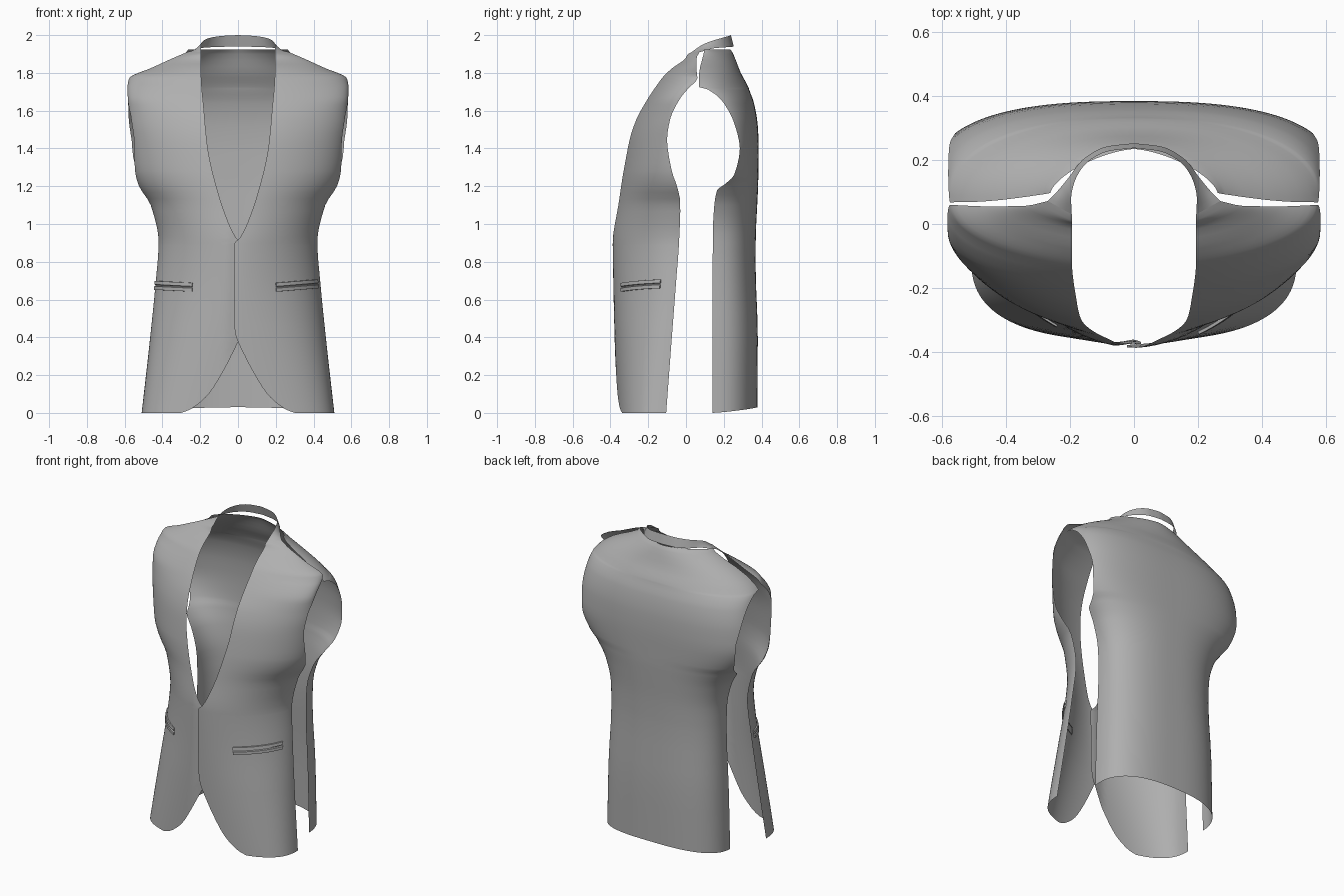
import bpy
from math import asin, sin, pi
from mathutils import Vector

cube = bpy.data.objects.get("Cube")
if cube:
    bpy.data.objects.remove(cube, do_unlink=True)

# Cloth colour
cloth = bpy.data.materials.new("grey_cloth")
cloth.use_nodes = True
cloth_colour = (0.43, 0.43, 0.43, 1)
cloth.diffuse_color = cloth_colour
shader = next(n for n in cloth.node_tree.nodes if n.type == "BSDF_PRINCIPLED")
shader.inputs["Base Color"].default_value = cloth_colour
shader.inputs["Roughness"].default_value = 0.8


def slope(rows, i, column):
    """Tangent at a knot; flat at peaks so the curve never overshoots."""
    if i == 0 or i == len(rows) - 1:
        j = max(i, 1)
        return (rows[j][column] - rows[j - 1][column]) / (rows[j][0] - rows[j - 1][0])
    before = slope(rows[i - 1:i + 1], 0, column)
    after = slope(rows[i:i + 2], 0, column)
    if before * after <= 0:
        return 0
    return 2 * before * after / (before + after)


def smooth_value(rows, key, column):
    """Smooth curve through one column of a profile, keyed by its first column."""
    i = 0
    while i < len(rows) - 2 and key > rows[i + 1][0]:
        i += 1
    start, end = rows[i], rows[i + 1]
    span = end[0] - start[0]
    t = min(max((key - start[0]) / span, 0), 1)
    ease = t * t * (3 - 2 * t)
    value = start[column] + (end[column] - start[column]) * ease
    value += span * slope(rows, i, column) * t * (1 - t) ** 2
    return value - span * slope(rows, i + 1, column) * t * t * (1 - t)


def levels(*profiles, steps=3):
    """Heights of all profile knots, each gap divided evenly."""
    knots = sorted({row[0] for rows in profiles for row in rows})
    result = [knots[0]]
    for low, high in zip(knots, knots[1:]):
        result += [low + (high - low) * (k + 1) / steps for k in range(steps)]
    return result


def section_point(rows, z, angle):
    """Point on the rounded body section at height z; angle 0 is the centre."""
    depth, side_x, side_y, power = (smooth_value(rows, z, c) for c in (1, 2, 3, 4))
    s = sin(angle)
    bulge = max(0, 1 - abs(s) ** power) ** (1 / power)
    return Vector((side_x * s, side_y + (depth - side_y) * bulge, z))


def angle_at(rows, z, x):
    return asin(max(-1, min(1, x / smooth_value(rows, z, 2))))


def armhole_angle(rows, armhole, z):
    """Angle where the section is cut by the armhole or side seam."""
    depth, side_y, power = (smooth_value(rows, z, c) for c in (1, 3, 4))
    cut = max(0, (smooth_value(armhole, z, 1) - side_y) / (depth - side_y))
    return asin((1 - cut ** power) ** (1 / power))


def sheet(name, grid, flip=False):
    """Smooth cloth sheet from a grid of points."""
    width = len(grid[0])
    faces = []
    for r in range(len(grid) - 1):
        for c in range(width - 1):
            a = r * width + c
            face = (a, a + 1, a + width + 1, a + width)
            faces.append(face[::-1] if flip else face)
    mesh = bpy.data.meshes.new(name)
    mesh.from_pydata([p for row in grid for p in row], [], faces)
    mesh.materials.append(cloth)
    obj = bpy.data.objects.new(name, mesh)
    bpy.context.collection.objects.link(obj)
    bpy.ops.object.select_all(action="DESELECT")
    obj.select_set(True)
    bpy.context.view_layer.objects.active = obj
    bpy.ops.object.shade_smooth_by_angle(angle=pi / 4)


# Body profiles: height, centre depth, side x, side y, roundness
front_profile = [
    (0, -.365, .51, -.105, 2.6), (.4, -.378, .465, -.075, 2.1),
    (.7, -.385, .435, -.052, 1.8), (.9, -.388, .42, -.037, 1.75),
    (1.1, -.367, .462, -.03, 1.8), (1.2, -.354, .525, -.03, 1.85),
    (1.28, -.342, .552, -.03, 1.9), (1.45, -.312, .572, -.03, 1.9),
    (1.55, -.278, .582, -.03, 1.9), (1.65, -.22, .583, -.03, 2),
    (1.72, -.175, .585, .015, 2), (1.77, -.14, .577, .06, 2),
    (1.83, -.085, .45, .055, 1.8), (1.88, -.026, .34, .057, 1.5),
    (1.91, -.079, .27, .072, 1)]
back_profile = [
    (0, .378, .42, .14, 2.6), (.4, .38, .41, .14, 2.6),
    (.8, .368, .395, .14, 2.5), (.95, .37, .4, .14, 2.5),
    (1.1, .377, .44, .14, 2.5), (1.21, .382, .513, .14, 2.5),
    (1.26, .383, .56, .14, 2.6), (1.4, .385, .627, .14, 2.6),
    (1.52, .38, .616, .14, 2.6), (1.64, .36, .597, .12, 2.5),
    (1.71, .335, .584, .085, 2.3), (1.725, .33, .577, .068, 2.2),
    (1.8, .29, .48, .07, 2.1), (1.9, .25, .285, .093, 1.8),
    (1.925, .235, .262, .097, 1.5)]

# Armholes: height, y of the cut edge
front_armhole = [(0, -.1), (1, -.03), (1.12, -.031), (1.2, -.048), (1.28, -.075),
                 (1.45, -.1), (1.55, -.085), (1.65, -.04), (1.72, .015), (1.77, .08)]
back_armhole = [(0, .14), (.95, .142), (1.1, .15), (1.18, .165), (1.21, .205),
                (1.26, .255), (1.4, .285), (1.52, .26), (1.64, .2), (1.71, .12),
                (1.725, .068)]

# Front opening: height, x of the cutaway, closure and neckline
opening = [(0, .3), (.015, .26), (.04, .22), (.1, .155), (.2, .09), (.3, .037),
           (.42, -.014), (.5, -.022), (.89, -.022), (.93, .012), (1, .048),
           (1.2, .115), (1.4, .16), (1.6, .18), (1.8, .195), (1.91, .195)]

# Front panels, the left one lapped over the right
for side, name in ((1, "left_front_panel"), (-1, "right_front_panel")):
    grid = []
    for z in levels(front_profile, opening):
        start = angle_at(front_profile, z, smooth_value(opening, z, 1))
        end = armhole_angle(front_profile, front_armhole, z) if z < 1.77 else pi / 2
        row = []
        for k in range(25):
            p = section_point(front_profile, z, start + (end - start) * k / 24)
            if side < 0:
                p.y += .016 * max(0, 1 - abs(p.x) / .06)
            row.append((side * p.x, p.y, p.z))
        grid.append(row)
    sheet(name, grid, flip=side < 0)

# Back panel with a gently raised hem
grid = []
for z in levels(back_profile, back_armhole):
    end = armhole_angle(back_profile, back_armhole, z) if z < 1.725 else pi / 2
    row = [section_point(back_profile, z, end * (k / 24 - 1)) for k in range(49)]
    for k, p in enumerate(row):
        p.z += .03 * sin(pi * k / 48) * max(0, 1 - z / .4)
    grid.append(row)
sheet("back_panel", grid, flip=True)

# Neck band: step, then upper edge and lower edge points
band = [(0, .195, .03, 1.91, .27, .072, 1.91), (1, .197, .08, 1.945, .238, .105, 1.918),
        (2, .187, .13, 1.967, .205, .145, 1.93), (3, .15, .19, 1.985, .16, .202, 1.935),
        (4, .08, .228, 1.996, .085, .243, 1.938), (5, 0, .238, 2, 0, .253, 1.94)]
half = []
for step in levels(band, steps=4):
    upper, lower = (Vector([smooth_value(band, step, c + k) for k in range(3)])
                    for c in (1, 4))
    half.append([upper.lerp(lower, k / 4) for k in range(5)])
mirrored = [[Vector((-p.x, p.y, p.z)) for p in row] for row in reversed(half[:-1])]
sheet("neck_band", half + mirrored)

# Welt pockets: two raised lips with a slit between them
lips = [(-.024, -.003), (-.023, .009), (-.005, .01), (-.002, .002),
        (.002, .002), (.005, .01), (.023, .009), (.024, -.003)]


def welt_pocket(name, side, x_start, x_end, sink, rise):
    grid = []
    for k in range(15):
        t = max(0, min(1, (k - 1) / 12))
        angle = angle_at(front_profile, .675, x_start + (x_end - x_start) * t)
        row = []
        for dz, lift in lips:
            z = .665 + rise * t + dz
            p = section_point(front_profile, z, angle)
            along = section_point(front_profile, z, angle + .01) - p
            normal = Vector((along.y, -along.x, 0)).normalized()
            height = -.003 if k in (0, 14) else lift
            p += normal * (height - sink * (1 - t))
            row.append((side * p.x, p.y, p.z))
        grid.append(row)
    sheet(name, grid, flip=side < 0)


welt_pocket("left_pocket", 1, .2, .418, 0, .018)
welt_pocket("right_pocket", -1, .24, .434, .003, .01)
